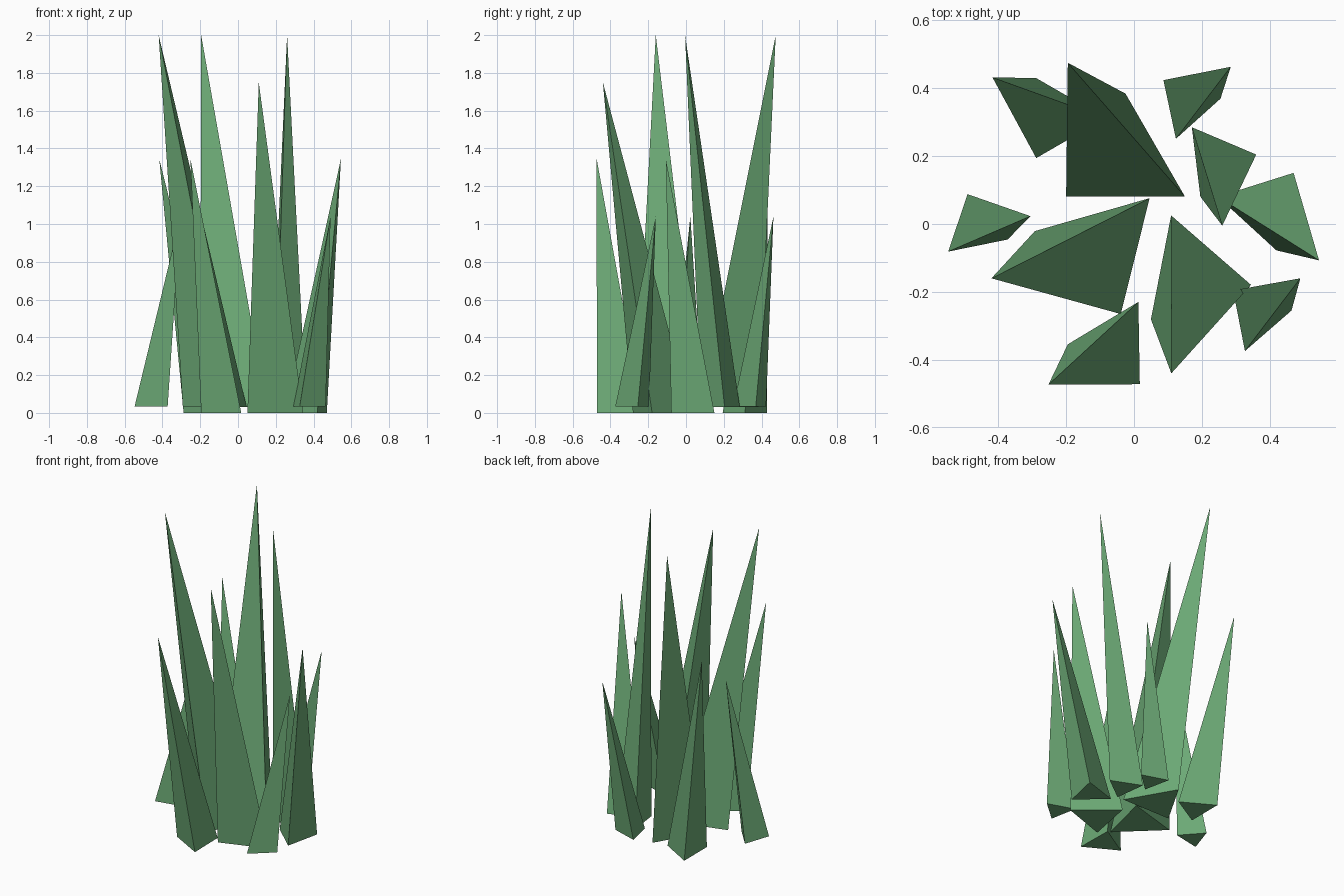
import bpy, bmesh, math

if "Cube" in bpy.data.objects:
    bpy.data.objects.remove(bpy.data.objects["Cube"])

leaf_green = bpy.data.materials.new("leaf_green")
leaf_green.diffuse_color = (0.15, 0.40, 0.18, 1)
leaf_green.use_nodes = True
leaf_green.node_tree.nodes["Principled BSDF"].inputs["Base Color"].default_value = leaf_green.diffuse_color


def blade(name, centre, radius, angle, base_z, apex):
    """Leaning three-sided spike with a flat triangular base."""
    bm = bmesh.new()
    base = []
    for k in range(3):
        a = math.radians(angle + 120 * k)
        base.append(bm.verts.new((centre[0] + radius * math.cos(a),
                                  centre[1] + radius * math.sin(a), base_z)))
    tip = bm.verts.new(apex)
    bm.faces.new(base[::-1])
    for k in range(3):
        bm.faces.new((base[k], base[(k + 1) % 3], tip))
    bmesh.ops.recalc_face_normals(bm, faces=bm.faces)
    mesh = bpy.data.meshes.new(name)
    bm.to_mesh(mesh)
    bm.free()
    mesh.materials.append(leaf_green)
    bpy.context.collection.objects.link(bpy.data.objects.new(name, mesh))


# Tall blades in the middle
blade("tall_blade_back", (-0.025, 0.182), 0.202, 90, 0.03, (-0.195, 0.475, 2.0))
blade("tall_blade_left", (-0.095, -0.07), 0.203, 46, 0.03, (-0.42, -0.16, 2.0))
blade("tall_blade_right", (0.242, 0.19), 0.119, 7, 0.03, (0.26, -0.005, 2.0))
blade("tall_blade_front", (0.168, -0.145), 0.18, -11, 0.0, (0.11, -0.44, 1.75))

# Medium blades
blade("medium_blade_back", (-0.22, 0.312), 0.136, 0, 0.0, (-0.417, 0.432, 1.345))
blade("medium_blade_front", (-0.055, -0.352), 0.14, 61, 0.0, (-0.252, -0.473, 1.345))
blade("medium_blade_right", (0.379, 0.051), 0.135, 47.5, 0.0, (0.545, -0.107, 1.345))

# Short outer blades
blade("short_blade_left", (-0.47, -0.013), 0.103, 101.5, 0.035, (-0.305, 0.023, 1.04))
blade("short_blade_back", (0.155, 0.348), 0.102, 12, 0.035, (0.285, 0.463, 1.04))
blade("short_blade_right", (0.361, -0.275), 0.105, 11, 0.035, (0.49, -0.16, 1.04))
